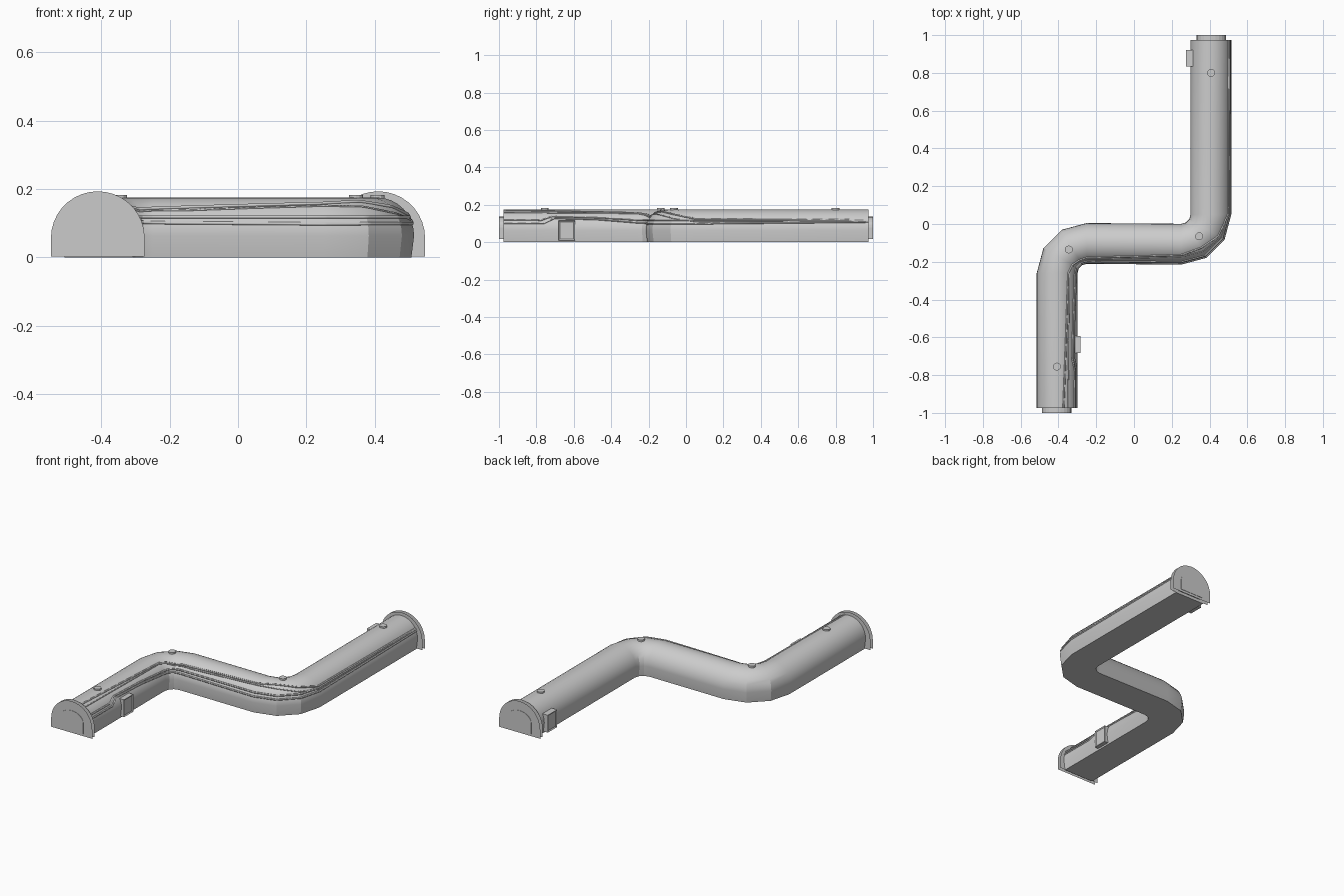
import bpy, bmesh
from math import sin, cos, pi, radians, floor

if "Cube" in bpy.data.objects:
    bpy.data.objects.remove(bpy.data.objects["Cube"])

R = 0.157          # centre-line bend radius
HALF, SPRING, TOP = 0.108, 0.063, 0.175

# Centre line: (x, y, right-hand normal x, normal y)
path = [(-0.407, -0.975, 1, 0)]
for i in range(4):
    t = i * pi / 6
    path.append((-0.25 - R * cos(t), -0.26 + R * sin(t), cos(t), -sin(t)))
for i in range(4):
    t = i * pi / 6
    path.append((0.25 + R * sin(t), 0.05 - R * cos(t), sin(t), -cos(t)))
path.append((0.407, 0.975, 1, 0))


def arch(half, foot, base, spring, top, n=16):
    """Horseshoe outline as (across, up) points."""
    pts = [(foot, base)]
    pts += [(half * cos(pi * i / n), spring + (top - spring) * sin(pi * i / n))
            for i in range(n + 1)]
    return pts + [(-foot, base)]


def make(name, bm, smooth=False):
    bmesh.ops.recalc_face_normals(bm, faces=bm.faces)
    me = bpy.data.meshes.new(name)
    bm.to_mesh(me)
    bm.free()
    ob = bpy.data.objects.new(name, me)
    bpy.context.collection.objects.link(ob)
    if smooth:
        bpy.context.view_layer.objects.active = ob
        ob.select_set(True)
        bpy.ops.object.shade_smooth_by_angle(angle=radians(25))
        ob.select_set(False)
    return ob


def loft(name, rings, cap=True, smooth=False):
    bm = bmesh.new()
    vs = [[bm.verts.new(p) for p in r] for r in rings]
    n = len(vs[0])
    for a, b in zip(vs, vs[1:]):
        for i in range(n):
            j = (i + 1) % n
            bm.faces.new((a[i], a[j], b[j], b[i]))
    if cap:
        bm.faces.new(vs[0])
        if len(vs) > 1:
            bm.faces.new(vs[-1])
    return make(name, bm, smooth)


# Tunnel shell
section = arch(HALF, 0.1, 0.0, SPRING, TOP)
loft("tunnel_shell", [[(x + nx * u, y + ny * u, z) for u, z in section]
                      for x, y, nx, ny in path], smooth=True)

# End plates (thin sheets) and doorways
for side, end in ((-1, "front"), (1, "back")):
    cx = 0.41 * side
    plate = arch(0.137, 0.137, 0.003, 0.057, 0.193, 18)
    for y, kind in ((0.998, "outer"), (0.975, "inner")):
        loft(f"{end}_{kind}_plate", [[(cx + u, side * y, z) for u, z in plate]])
    door = arch(0.078, 0.078, 0.018, 0.08, 0.137, 12)
    loft(f"{end}_doorway", [[(cx + u, side * y, z) for u, z in door]
                            for y in (0.97, 1.0)])


def box(name, x0, x1, y0, y1, z0, z1):
    bm = bmesh.new()
    bmesh.ops.create_cube(bm, size=1)
    for v in bm.verts:
        v.co = ((x0 + x1) / 2 + v.co.x * (x1 - x0), (y0 + y1) / 2 + v.co.y * (y1 - y0),
                (z0 + z1) / 2 + v.co.z * (z1 - z0))
    return bm


# Side cabinets with recessed outer panel
for name, xi, xo, y in (("front_cabinet", -0.33, -0.282, -0.638),
                        ("back_cabinet", 0.33, 0.276, 0.878)):
    bm = box(name, min(xi, xo), max(xi, xo), y - 0.044, y + 0.044, 0.01, 0.115)
    face = max(bm.faces, key=lambda f: abs(f.calc_center_median().x - xi)
               * (abs(f.normal.x) > 0.5 or abs(f.calc_center_median().x - xo) < 1e-4))
    bmesh.ops.inset_individual(bm, faces=[face], thickness=0.01)
    for v in face.verts:
        v.co.x += 0.005 if xi > xo else -0.005
    make(name, bm)

# Roof vents
for i, (x, y) in enumerate(((-0.408, -0.755), (-0.345, -0.135), (0.345, -0.065), (0.408, 0.80))):
    bpy.ops.mesh.primitive_cylinder_add(vertices=12, radius=0.021, depth=0.022,
                                        location=(x, y, 0.172))
    bpy.context.object.name = f"roof_vent_{i + 1}"


def lerp(a, b, f):
    return a + (b - a) * f


def cable(name, keys, radius):
    """Cable lying on the shell; keys are (position along path, arch angle)."""
    pts = []
    for (t0, a0), (t1, a1) in zip(keys, keys[1:]):
        steps = max(2, int((t1 - t0) * 12))
        for k in range(steps + 1):
            t, a = lerp(t0, t1, k / steps), radians(lerp(a0, a1, k / steps))
            i = min(floor(t), 8)
            x, y, nx, ny = (lerp(p, q, t - i) for p, q in zip(path[i], path[i + 1]))
            u = HALF * cos(a)
            pts.append((x + nx * u, y + ny * u, SPRING + (TOP - SPRING) * sin(a)))
    cu = bpy.data.curves.new(name, 'CURVE')
    cu.dimensions = '3D'
    cu.bevel_depth = radius
    cu.bevel_resolution = 1
    sp = cu.splines.new('POLY')
    sp.points.add(len(pts) - 1)
    for q, p in zip(sp.points, pts):
        q.co = (*p, 1)
    bpy.context.collection.objects.link(bpy.data.objects.new(name, cu))


# Cables along the right-hand side
cable("lower_cable", [(0, 20), (0.3, 20), (0.38, 36), (0.7, 32), (1, 22), (4, 20),
                      (5, 18), (8, 19), (9, 24)], 0.005)
cable("middle_cable", [(0, 31), (0.28, 30), (0.36, 42), (0.7, 38), (1, 30), (9, 29)], 0.005)
cable("upper_cable", [(0, 72), (1, 57), (3, 44), (4, 46), (5, 58), (6, 64),
                      (7, 50), (8, 34), (9, 31)], 0.005)
cable("thin_cable", [(0, 58), (1, 54), (3, 40), (4.2, 42), (5, 52), (6, 50), (7, 36), (8, 25), (9, 27)], 0.003)
